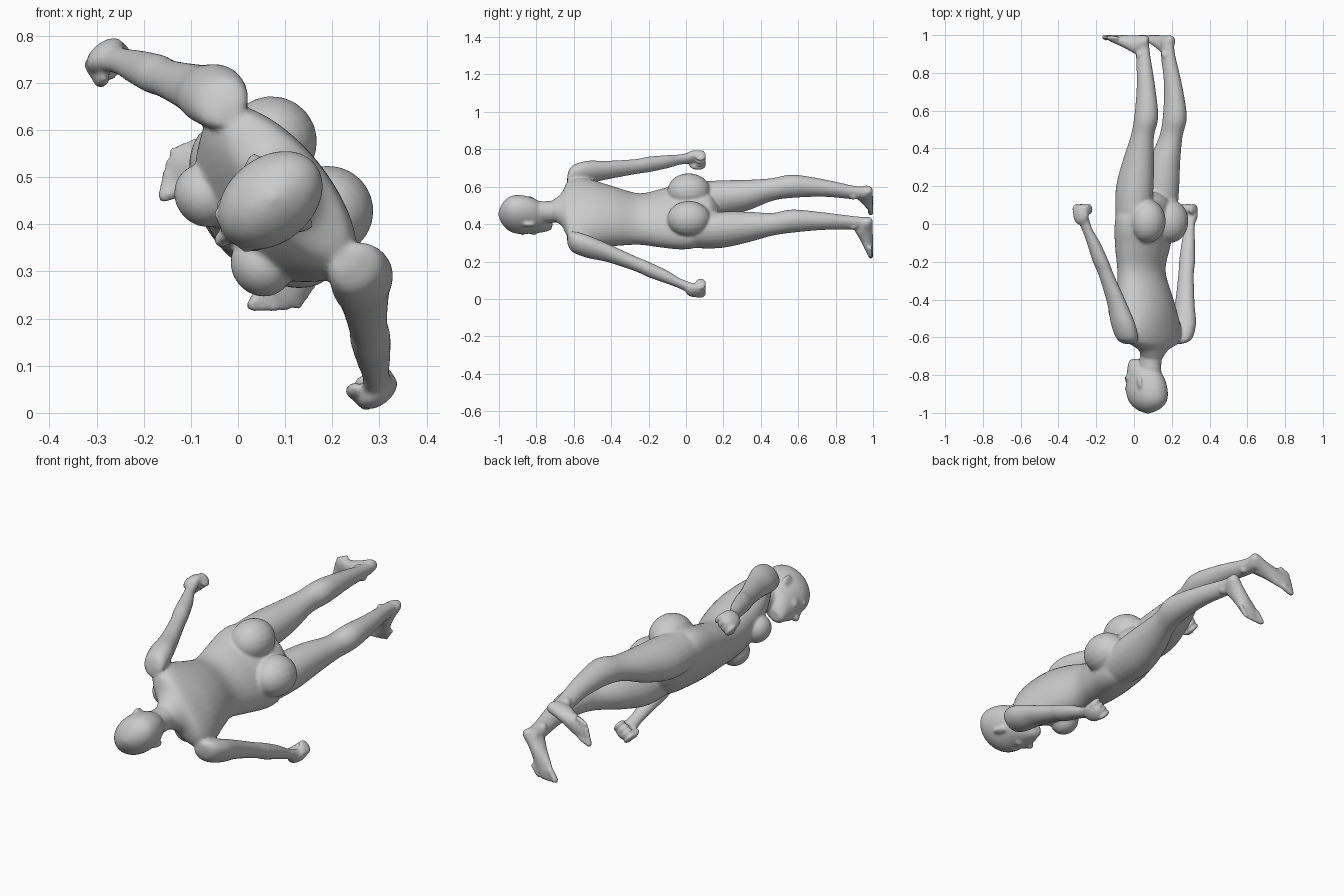
import bpy, bmesh, math
from mathutils import Vector, Matrix

# Body is built standing: x = sideways, y = forward, z = height; then laid down along y
bm = bmesh.new()


def catmull(p0, p1, p2, p3, t):
    return [0.5 * (2*b + (c - a)*t + (2*a - 5*b + 4*c - d)*t*t + (3*b - a - 3*c + d)*t**3)
            for a, b, c, d in zip(p0, p1, p2, p3)]


def loft(rings, frame=Matrix(), side=1, sides=24, steps=5):
    """Smooth tube through rings (x, y, z, half width, half depth)."""
    pts = [rings[0]] + rings + [rings[-1]]
    path = [catmull(*pts[i:i + 4], k / steps) for i in range(len(rings) - 1) for k in range(steps)]
    path.append(rings[-1])
    loops = []
    for x, y, z, rx, ry in path:
        loop = []
        for k in range(sides):
            a = 2 * math.pi * k / sides
            v = frame @ Vector((x + max(rx, .003) * math.cos(a), y + max(ry, .003) * math.sin(a), z))
            loop.append(bm.verts.new((v.x * side, v.y, v.z)))
        loops.append(loop)
    for a, b in zip(loops, loops[1:]):
        for k in range(sides):
            n = (k + 1) % sides
            bm.faces.new((a[k], a[n], b[n], b[k]))
    bm.faces.new(loops[0])
    bm.faces.new(loops[-1])


def ball(c, r, side=1, turn=0.0, tilt=0.0):
    m = (Matrix.Translation((c[0] * side, c[1], c[2])) @ Matrix.Rotation(turn * side, 4, 'Z')
         @ Matrix.Rotation(tilt, 4, 'X') @ Matrix.Diagonal((*r, 1)))
    bmesh.ops.create_uvsphere(bm, u_segments=20, v_segments=14, radius=1, matrix=m)


# Torso
loft([(0, -.02, 1.71, .058, .055), (0, -.03, 1.665, .10, .065), (0, -.03, 1.63, .185, .08),
      (0, -.015, 1.57, .222, .10), (0, .01, 1.48, .205, .122), (0, .03, 1.38, .178, .122),
      (0, .052, 1.25, .155, .106), (0, .045, 1.13, .18, .115), (0, .03, 1.02, .205, .122),
      (0, .02, .94, .195, .12), (0, .01, .87, .13, .10), (0, .01, .83, .05, .05)], sides=36)

# Neck and head
loft([(0, -.025, 1.62, .075, .07), (0, -.015, 1.69, .06, .06), (0, -.005, 1.75, .057, .063),
      (0, .0, 1.82, .06, .07)])
loft([(0, .085, 1.715, .022, .03), (0, .075, 1.73, .042, .055), (0, .045, 1.765, .066, .088),
      (0, .03, 1.80, .077, .107), (0, .02, 1.84, .085, .117), (0, .015, 1.885, .091, .122),
      (0, .01, 1.93, .085, .115), (0, .008, 1.965, .066, .09), (0, .008, 1.99, .036, .05),
      (0, .008, 2.003, .006, .008)], sides=32)

# Nose, lips and brow
loft([(0, .125, 1.875, .008, .012), (0, .135, 1.845, .011, .017), (0, .142, 1.815, .018, .023),
      (0, .132, 1.80, .014, .016)])
ball((0, .132, 1.785), (.024, .013, .007))
ball((0, .128, 1.770), (.02, .013, .007))

foot_dir = Vector((.28, .96, 0)).normalized()
foot_side = Vector((foot_dir.y, -foot_dir.x, 0))
foot = Matrix.Translation((.10, -.078, 0)) @ Matrix((foot_side, (0, 0, 1), foot_dir)).transposed().to_4x4()

for side in (-1, 1):
    # Brow, cheek and ear
    ball((.035, .118, 1.872), (.026, .014, .008), side)
    ball((.045, .09, 1.815), (.026, .03, .025), side)
    ball((.088, -.005, 1.84), (.010, .022, .034), side, .35, .2)

    # Chest and buttocks
    ball((.095, .115, 1.46), (.07, .065, .07), side)
    ball((.095, -.065, .985), (.097, .098, .115), side)

    # Shoulder and arm
    loft([(.20, -.03, 1.635, .02, .03), (.225, -.035, 1.61, .05, .06), (.255, -.03, 1.53, .055, .07),
          (.285, -.012, 1.42, .045, .056), (.335, .02, 1.27, .038, .043), (.362, .035, 1.20, .040, .044),
          (.398, .056, 1.10, .034, .037), (.428, .074, 1.03, .026, .030), (.45, .088, .97, .027, .036)],
         side=side)

    # Closed hand with curled fingers and thumb
    ball((.458, .093, .95), (.03, .048, .055), side)
    for i in range(4):
        ball((.442, .058 + .025 * i, .922), (.036, .0135, .030), side)
    ball((.425, .132, .948), (.017, .015, .036), side, 0, .3)

    # Leg
    loft([(.11, .02, 1.0, .085, .095), (.108, .012, .82, .092, .105), (.11, -.015, .67, .078, .088),
          (.12, -.05, .54, .058, .065), (.12, -.078, .43, .059, .066), (.114, -.07, .26, .044, .05),
          (.105, -.045, .11, .033, .041), (.104, -.04, .03, .030, .034)], side=side)

    # Foot and ankle bones
    loft([(0, .03, .0, .014, .02), (0, .036, .018, .029, .035), (0, .05, .07, .034, .049),
          (.002, .037, .125, .038, .037), (.006, .025, .175, .047, .025), (.006, .017, .212, .045, .017),
          (.004, .014, .228, .036, .012)], foot, side)
    for i, (end, rad) in enumerate(((.278, .015), (.268, .0115), (.255, .011), (.24, .0105), (.222, .010))):
        x = -.026 + .0195 * i
        loft([(x, .014, end - .07, rad, rad), (x, .013, end - .02, rad, rad),
              (x, .012, end - .005, rad * .8, rad * .8), (x, .011, end, .003, .003)], foot, side, 12)
    for x in (.072, .136):
        ball((x, -.042, .105), (.010, .016, .018), side)

bmesh.ops.recalc_face_normals(bm, faces=bm.faces[:])
mesh = bpy.data.meshes.new("body")
bm.to_mesh(mesh)
bm.free()
body = bpy.data.objects.new("body", mesh)
bpy.context.collection.objects.link(body)

# Fuse the parts into one skin and soften the joins
remesh = body.modifiers.new("fuse", 'REMESH')
remesh.mode = 'VOXEL'
remesh.voxel_size = .007
remesh.use_smooth_shade = True
soft = body.modifiers.new("soften", 'SMOOTH')
soft.factor = .5
soft.iterations = 6

# Lay the figure down: head to -y, facing down and to -x
side_axis, face_axis, up_axis = (-.63, 0, .776), (-.776, 0, -.63), (0, -1, 0)
turn = Matrix((side_axis, face_axis, up_axis)).transposed().to_4x4()
body.matrix_world = Matrix.Translation((.08, 1.0, .46)) @ turn
